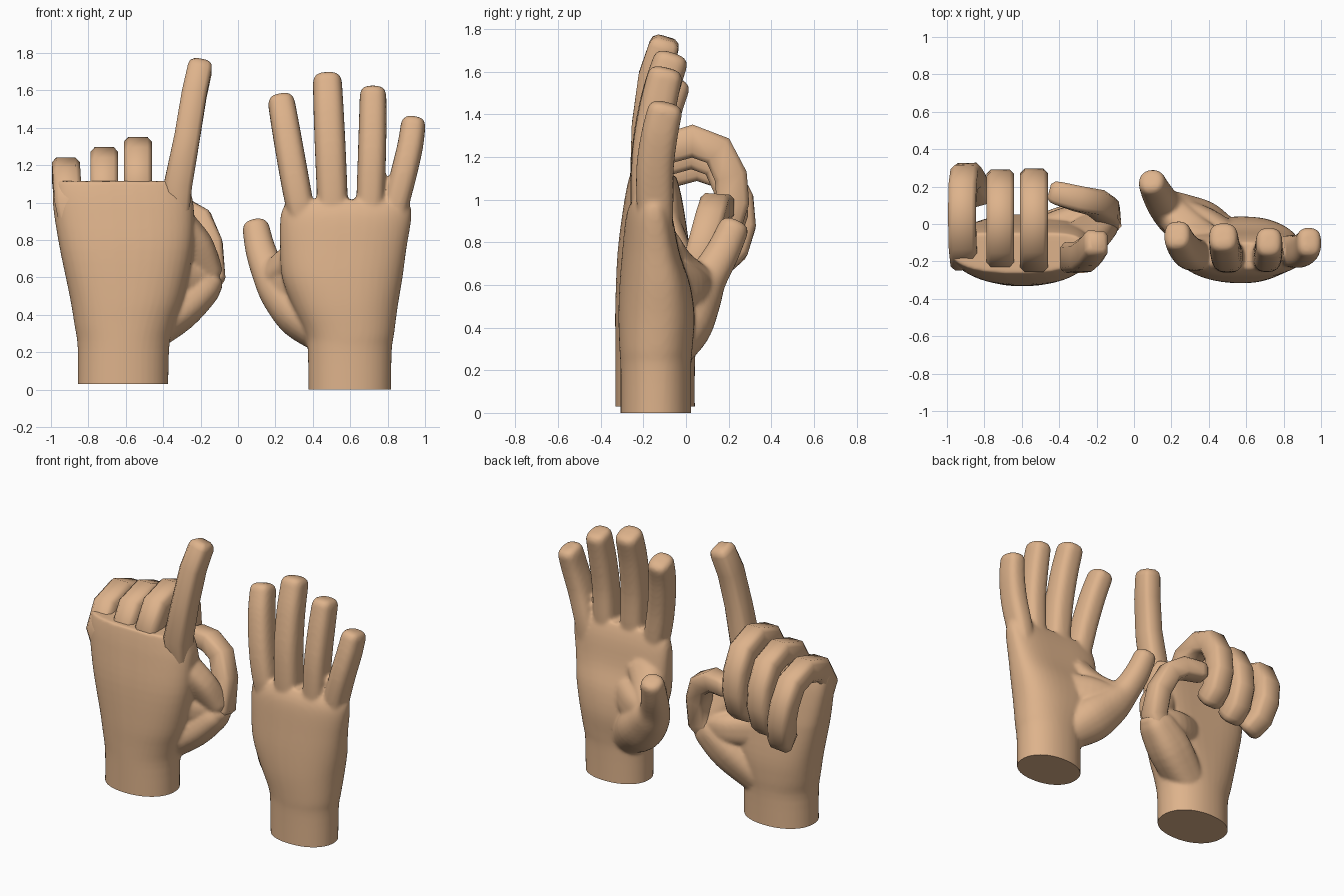
import bpy, bmesh, math
from mathutils import Vector

if "Cube" in bpy.data.objects:
    bpy.data.objects.remove(bpy.data.objects["Cube"])

skin = bpy.data.materials.new("tan skin")
skin.diffuse_color = (0.73, 0.45, 0.26, 1)
skin.use_nodes = True
skin.node_tree.nodes["Principled BSDF"].inputs["Base Color"].default_value = skin.diffuse_color


def section(n, p):
    # unit superellipse
    out = []
    for i in range(n):
        a = 2 * math.pi * (i + 0.5) / n
        c, s = math.cos(a), math.sin(a)
        out.append((math.copysign(abs(c) ** (2 / p), c), math.copysign(abs(s) ** (2 / p), s)))
    return out


def flow(rows, k=4):
    # smooth curve through rows of numbers
    out = []
    for i in range(len(rows) - 1):
        a, b, c, d = (rows[min(max(j, 0), len(rows) - 1)] for j in (i - 1, i, i + 1, i + 2))
        for s in range(k):
            t = s / k
            out.append(tuple(.5 * (2 * q + (r - p) * t + (2 * p - 5 * q + 4 * r - w) * t * t
                                   + (3 * q - p - 3 * r + w) * t ** 3) for p, q, r, w in zip(a, b, c, d)))
    return out + [tuple(rows[-1])]


def skin_rings(bm, rings):
    vs = [[bm.verts.new(p) for p in r] for r in rings]
    n = len(vs[0])
    for a, b in zip(vs, vs[1:]):
        for i in range(n):
            j = (i + 1) % n
            bm.faces.new((a[i], a[j], b[j], b[i]))
    bm.faces.new(vs[0][::-1])
    bm.faces.new(vs[-1])


def tube(bm, pts, n=24, p=2.7, ref=(1, 0, 0), caps=((0.45, 0.94), (0.8, 0.78), (1, 0.45)), cap=0.045, smooth=True):
    # pts: x, y, z, half width, half thickness; rounded far end
    pts = flow(pts) if smooth else pts
    c = [Vector(q[:3]) for q in pts]
    sec, ref, rings = section(n, p), Vector(ref), []

    def ring(o, t, rx, ry):
        u = (ref - t * ref.dot(t)).normalized()
        v = t.cross(u)
        rings.append([o + u * (a * rx) + v * (b * ry) for a, b in sec])
    for i, q in enumerate(pts):
        t = (c[min(i + 1, len(c) - 1)] - c[max(i - 1, 0)]).normalized()
        ring(c[i], t, q[3], q[4])
    for h, s in caps:
        ring(c[-1] + t * (h * cap), t, pts[-1][3] * s, pts[-1][4] * s)
    skin_rings(bm, rings)


def palm(bm, rows, bend=0.0, p=2.4):
    # rows: z, x range, y range; oval wrist, squarer knuckles with edges bent towards the palm side
    rings = []
    for z, x0, x1, y0, y1 in flow(rows):
        k = min(1, max(0, (z - 0.25) / 0.5))
        sec = section(40, 2.15 + (p - 2.15) * k)
        rings.append([Vector(((x0 + x1) / 2 + a * (x1 - x0) / 2,
                              (y0 + y1) / 2 + b * (y1 - y0) / 2 + bend * k * a * a, z)) for a, b in sec])
    skin_rings(bm, rings)


def finish(bm, name, angle):
    bmesh.ops.recalc_face_normals(bm, faces=bm.faces)
    me = bpy.data.meshes.new(name)
    bm.to_mesh(me)
    bm.free()
    ob = bpy.data.objects.new(name, me)
    bpy.context.collection.objects.link(ob)
    me.materials.append(skin)
    bpy.ops.object.select_all(action='DESELECT')
    ob.select_set(True)
    bpy.context.view_layer.objects.active = ob
    bpy.ops.object.shade_smooth_by_angle(angle=math.radians(angle))
    return ob


def fuse(bm, name, floor, smooth):
    # merge overlapping volumes into one skin, then cut the wrist flat
    ob = finish(bm, name, 40)
    m = ob.modifiers.new("merge", 'REMESH')
    m.mode = 'VOXEL'
    m.voxel_size = 0.011
    s = ob.modifiers.new("soften", 'SMOOTH')
    s.factor, s.iterations = 0.5, smooth
    for mod in ("merge", "soften"):
        bpy.ops.object.modifier_apply(modifier=mod)
    b = bmesh.new()
    b.from_mesh(ob.data)
    bmesh.ops.bisect_plane(b, geom=b.verts[:] + b.edges[:] + b.faces[:], dist=1e-5,
                           plane_co=(0, 0, floor), plane_no=(0, 0, -1), clear_outer=True)
    bmesh.ops.holes_fill(b, edges=[e for e in b.edges if e.is_boundary], sides=0)
    for f in b.faces:
        f.material_index = 0
    b.to_mesh(ob.data)
    b.free()
    if not ob.data.materials:
        ob.data.materials.append(skin)
    bpy.ops.object.shade_smooth_by_angle(angle=math.radians(45))


# open hand: palm, four straight fingers and thumb
bm = bmesh.new()
palm(bm, [(-0.08, .378, .817, -.307, .024), (.2, .373, .822, -.307, .024), (.3, .36, .835, -.312, .03),
          (.45, .29, .855, -.317, .04), (.6, .235, .88, -.312, .02), (.75, .225, .9, -.3, -.03),
          (.9, .225, .925, -.285, -.06), (.97, .24, .925, -.267, -.08), (1.015, .28, .9, -.24, -.1)], .025, 2.6)
fingers = [
    [(.36, -.16, .85), (.327, -.165, 1.0), (.29, -.15, 1.2), (.255, -.11, 1.4), (.233, -.065, 1.53)],
    [(.505, -.17, .85), (.505, -.175, 1.0), (.495, -.165, 1.25), (.485, -.125, 1.48), (.478, -.075, 1.645)],
    [(.70, -.17, .85), (.707, -.17, 1.0), (.715, -.165, 1.22), (.72, -.135, 1.42), (.722, -.1, 1.575)],
    [(.81, -.14, .78), (.84, -.145, .97), (.885, -.145, 1.15), (.92, -.125, 1.3), (.936, -.1, 1.412)]]
for f, w in zip(fingers, (.075, .081, .074, .069)):
    tube(bm, [(*q, w * s, .086 * s) for q, s in zip(f, (.85, 1.0, 1.02, 1, .96))])
tube(bm, [(.5, -.1, .28, .11, .11), (.355, -.02, .41, .15, .14), (.235, .05, .53, .125, .115),
          (.165, .1, .63, .093, .092), (.12, .17, .75, .081, .08), (.097, .22, .86, .073, .073)], p=2.2)
tube(bm, [(.4, -.12, .78, .1, .1), (.31, -.05, .69, .1, .09), (.22, .04, .62, .09, .085)])
tube(bm, [(.5, -.13, .6, .13, .13), (.35, -.03, .57, .13, .13), (.22, .05, .56, .1, .1)], ref=(0, 1, 0))
fuse(bm, "open_hand", 0, 9)

# pointing hand: palm, thumb base and web
bm = bmesh.new()
palm(bm, [(-.06, -.857, -.373, -.332, .042), (.22, -.857, -.368, -.332, .042), (.35, -.875, -.34, -.332, .05),
          (.5, -.9, -.29, -.332, .05), (.75, -.952, -.24, -.322, .02), (.95, -.985, -.235, -.297, -.01),
          (1.05, -.99, -.25, -.28, -.03), (1.115, -.975, -.27, -.265, -.05)], .025, 3)
tube(bm, [(-.5, -.08, .3, .11, .12), (-.33, -.03, .44, .13, .13), (-.2, 0, .55, .11, .11),
          (-.16, .01, .59, .09, .09)])
tube(bm, [(-.33, -.12, .9, .09, .09), (-.245, -.06, .76, .115, .085), (-.165, 0, .63, .085, .08)])
tube(bm, [(-.5, -.1, .62, .13, .13), (-.32, -.03, .6, .13, .11), (-.19, 0, .58, .09, .09)], ref=(0, 1, 0))
fuse(bm, "pointing_palm", .03, 6)

facet = dict(n=8, p=4.5, caps=((.6, .9), (1, .6)), cap=.045, smooth=False)

# raised index finger
bm = bmesh.new()
tube(bm, [(-.325, -.15, .9, .06, .07), (-.32, -.18, 1.1, .078, .085), (-.272, -.175, 1.35, .071, .082),
          (-.234, -.145, 1.58, .069, .08), (-.204, -.105, 1.715, .067, .073)], **facet)
finish(bm, "index_finger", 50)

# curled fingers: one side profile (y, z), shifted and leaned
curl = [(-.16, .98), (-.18, 1.11), (-.105, 1.235), (.03, 1.275), (.15, 1.23), (.21, 1.11),
        (.22, .99), (.185, .88), (.13, .83)]
for name, x, lean, dy, dz in (("middle_finger", -.535, 0, 0, 0), ("ring_finger", -.715, 0, -.005, -.055),
                              ("little_finger", -.92, .05, .03, -.11)):
    bm = bmesh.new()
    tube(bm, [(x + lean * ((i - 3) / 5) ** 2 * 1.6, y + dy * min(1, i / 4), z + dz, .077 - .015 * (i == 0), .08 - .02 * (i == 0))
              for i, (y, z) in enumerate(curl)], **facet)
    finish(bm, name, 50)

# bent thumb
bm = bmesh.new()
tube(bm, [(-.24, 0, .5, .07, .07), (-.14, .035, .61, .075, .075), (-.15, .075, .78, .07, .07),
          (-.205, .115, .91, .07, .07), (-.3, .135, .965, .07, .068), (-.41, .165, .965, .065, .06)],
     ref=(0, 1, 0), **facet)
finish(bm, "bent_thumb", 50)
